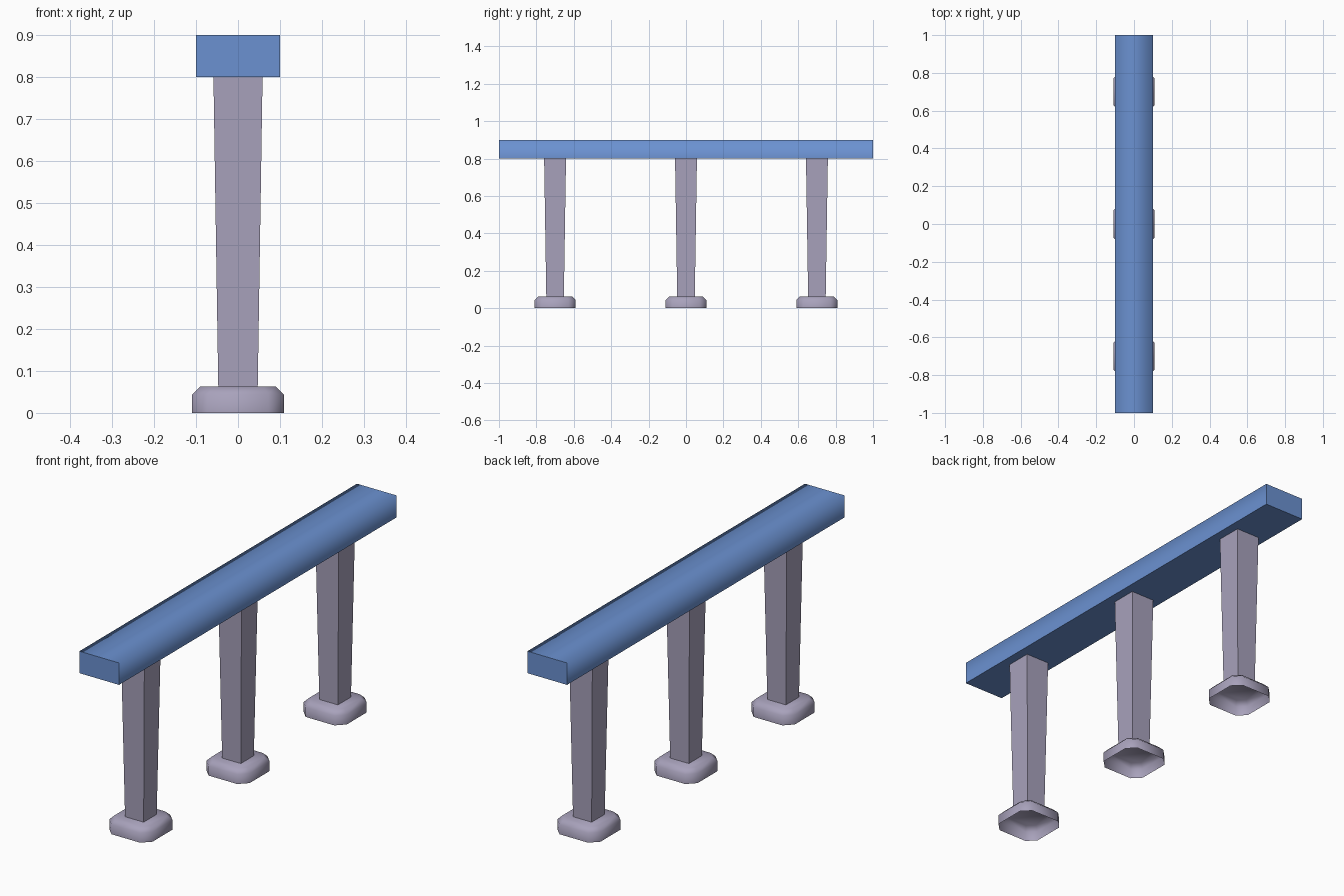
import bpy, bmesh, math

if "Cube" in bpy.data.objects:
    bpy.data.objects.remove(bpy.data.objects["Cube"])


def material(name, color):
    m = bpy.data.materials.new(name)
    m.diffuse_color = (*color, 1.0)
    m.use_nodes = True
    m.node_tree.nodes["Principled BSDF"].inputs["Base Color"].default_value = m.diffuse_color
    return m


blue = material("rail blue", (0.147, 0.285, 0.638))
mauve = material("post mauve grey", (0.393, 0.361, 0.500))


def finish(bm, name, mat, loc=(0, 0, 0)):
    bmesh.ops.recalc_face_normals(bm, faces=bm.faces)
    mesh = bpy.data.meshes.new(name)
    bm.to_mesh(mesh)
    bm.free()
    mesh.materials.append(mat)
    ob = bpy.data.objects.new(name, mesh)
    ob.location = loc
    bpy.context.collection.objects.link(ob)
    return ob


def octagon(w, c, z):
    """Square ring of half width w with cut corners (flat half length c)."""
    return [(w, -c, z), (w, c, z), (c, w, z), (-c, w, z),
            (-w, c, z), (-w, -c, z), (-c, -w, z), (c, -w, z)]


def square(w, z):
    return [(w, -w, z), (w, w, z), (-w, w, z), (-w, -w, z)]


def loft(rings, cap_bottom=False, cap_top=False):
    bm = bmesh.new()
    loops = [[bm.verts.new(p) for p in r] for r in rings]
    for a, b in zip(loops, loops[1:]):
        n = len(a)
        for i in range(n):
            bm.faces.new((a[i], a[(i + 1) % n], b[(i + 1) % n], b[i]))
    if cap_bottom:
        bm.faces.new(loops[0][::-1])
    if cap_top:
        bm.faces.new(loops[-1])
    return bm


# Rail: long box, top and long sides shaded together, ends and underside crisp
bm = bmesh.new()
bmesh.ops.create_cube(bm, size=1)
for v in bm.verts:
    v.co.x *= 0.2
    v.co.y *= 2.0
    v.co.z = 0.85 + v.co.z * 0.1
bm.normal_update()
for f in bm.faces:
    f.smooth = abs(f.normal.y) < 0.5 and f.normal.z > -0.5
for e in bm.edges:
    e.smooth = all(f.smooth for f in e.link_faces)
finish(bm, "rail", blue)

for label, y in (("front", -0.7), ("middle", 0.0), ("back", 0.7)):
    # Tapered square post
    finish(loft([square(0.047, 0.063), square(0.0585, 0.8)]),
           label + "_post", mauve, (0, y, 0))

    # Hollow foot with cut corners and a bevelled top, open underneath
    bm = loft([octagon(0.109, 0.072, 0), octagon(0.109, 0.072, 0.044),
               octagon(0.09, 0.060, 0.063)], cap_top=True)
    for f in bm.faces:
        f.smooth = True
    foot = finish(bm, label + "_foot", mauve, (0, y, 0))
    # make sure the open shell faces outwards
    if foot.data.polygons[0].normal.dot(foot.data.polygons[0].center) < 0:
        foot.data.flip_normals()
